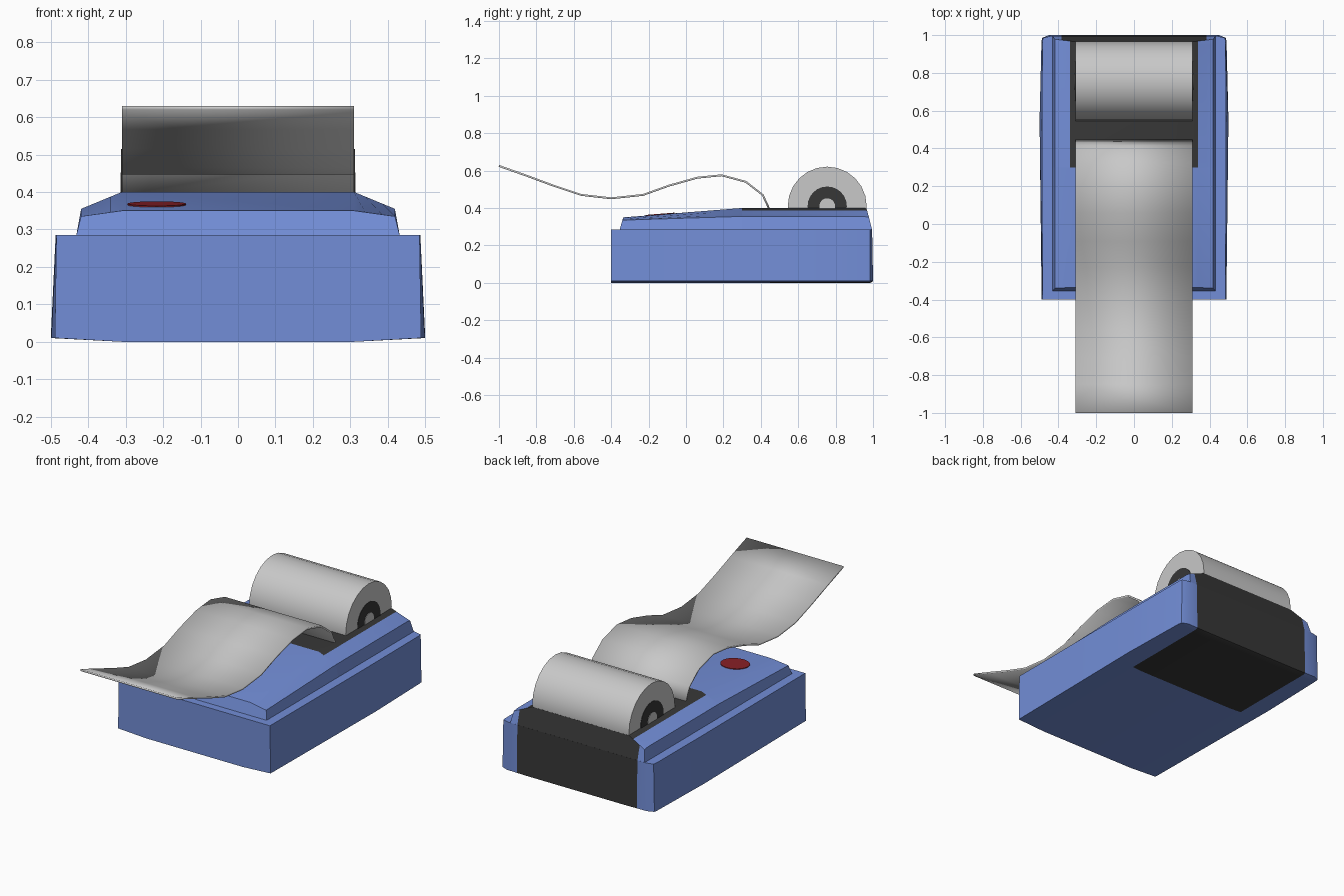
import bpy, bmesh, math
from mathutils import Matrix, Vector

if "Cube" in bpy.data.objects:
    bpy.data.objects.remove(bpy.data.objects["Cube"])


def material(name, rgb):
    m = bpy.data.materials.new(name)
    m.diffuse_color = (*rgb, 1)
    m.use_nodes = True
    m.node_tree.nodes["Principled BSDF"].inputs["Base Color"].default_value = m.diffuse_color
    return m


BLUE = material("blue plastic", (0.17, 0.27, 0.68))
DARK = material("dark grey plastic", (0.038, 0.038, 0.038))
PAPER = material("paper grey", (0.58, 0.58, 0.58))
RED = material("red button", (0.27, 0.016, 0.022))


def finish(bm, name, mats, angle=40):
    bmesh.ops.recalc_face_normals(bm, faces=bm.faces)
    me = bpy.data.meshes.new(name)
    bm.to_mesh(me)
    bm.free()
    ob = bpy.data.objects.new(name, me)
    bpy.context.collection.objects.link(ob)
    for m in mats:
        me.materials.append(m)
    bpy.ops.object.select_all(action='DESELECT')
    ob.select_set(True)
    bpy.context.view_layer.objects.active = ob
    bpy.ops.object.shade_smooth_by_angle(angle=math.radians(angle))
    return ob


def loft(name, sections, x_cuts, y_cut, is_dark):
    """Skin mirrored half sections, cut along the bay outline, colour the bay dark."""
    bm = bmesh.new()
    rings = []
    for sec in sections:
        pts = sec + [(-x, y, z) for x, y, z in reversed(sec)]
        rings.append([bm.verts.new(p) for p in pts])
    n = len(rings[0])
    for a, b in zip(rings, rings[1:]):
        for i in range(n):
            j = (i + 1) % n
            bm.faces.new((a[i], a[j], b[j], b[i]))
    bm.faces.new(rings[0])
    bm.faces.new(rings[-1])
    cuts = [((s * x, 0, 0), (1, 0, 0)) for x in x_cuts for s in (-1, 1)]
    cuts.append(((0, y_cut, 0), (0, 1, 0)))
    for co, no in cuts:
        bmesh.ops.bisect_plane(bm, geom=bm.verts[:] + bm.edges[:] + bm.faces[:],
                               plane_co=co, plane_no=no)
    bmesh.ops.recalc_face_normals(bm, faces=bm.faces)
    for f in bm.faces:
        c = f.calc_center_median()
        f.material_index = int(c.y > y_cut and is_dark(c, f.normal))
    return finish(bm, name, [BLUE, DARK])


def rod(name, radius, half, mat, segs=24):
    bm = bmesh.new()
    rot = Matrix.Translation((0, 0.755, 0.41)) @ Matrix.Rotation(math.pi / 2, 4, 'Y')
    bmesh.ops.create_cone(bm, cap_ends=True, segments=segs, radius1=radius,
                          radius2=radius, depth=2 * half, matrix=rot)
    return finish(bm, name, [mat])


# Lower housing: slightly bulging sides, shallow keel, small back chamfer
def lower(y, wb, wt, y_top=None, zb=0.0):
    return [(0.31, y, zb), (wb, y, 0.01), (wt, y_top or y, 0.285)]


loft("lower_housing",
     [lower(-0.4, 0.489, 0.485), lower(0.55, 0.5, 0.487), lower(0.96, 0.49, 0.485),
      lower(0.985, 0.487, 0.482), lower(1.0, 0.45, 0.44, 0.995, 0.008)],
     [0.385], 0.45, lambda c, n: abs(c.x) < 0.385)


# Upper housing: stepped in, sloped shoulders, top rising toward the back
def upper(y0, y1, y2, zs, zt):
    return [(0.432, y0, 0.283), (0.419, y1, zs), (0.31, y2, zt)]


loft("upper_housing",
     [upper(-0.355, -0.34, -0.335, 0.335, 0.35), upper(0.3, 0.3, 0.3, 0.355, 0.4),
      upper(0.95, 0.95, 0.95, 0.355, 0.4), upper(0.995, 0.978, 0.965, 0.35, 0.398)],
     [0.385, 0.34], 0.3,
     lambda c, n: abs(c.x) < 0.34 or (abs(c.x) < 0.385 and n.y > 0.5))

# Paper roll with dark core and pale spindle
rod("paper_roll", 0.211, 0.31, PAPER)
rod("roll_core", 0.105, 0.312, DARK)
rod("roll_spindle", 0.042, 0.314, PAPER)

# Printed paper strip: wavy profile, given thickness
profile = [(0.445, 0.395), (0.41, 0.47), (0.32, 0.54), (0.19, 0.575), (0.06, 0.562),
           (-0.09, 0.52), (-0.23, 0.47), (-0.40, 0.452), (-0.56, 0.47),
           (-0.71, 0.52), (-0.85, 0.572), (-1.0, 0.625)]
bm = bmesh.new()
rows = [[bm.verts.new((x, y, z)) for x in (-0.31, 0.31)] for y, z in profile]
for a, b in zip(rows, rows[1:]):
    bm.faces.new((a[0], a[1], b[1], b[0]))
strip = finish(bm, "paper_strip", [PAPER])
mod = strip.modifiers.new("thickness", 'SOLIDIFY')
mod.thickness = 0.01
mod.offset = 0

# Round button lying on the sloped top
bm = bmesh.new()
tilt = math.atan2(0.05, 0.635)
place = Matrix.Translation((-0.217, -0.14, 0.3665)) @ Matrix.Rotation(tilt, 4, 'X')
bmesh.ops.create_cone(bm, cap_ends=True, segments=24, radius1=0.078, radius2=0.078,
                      depth=0.005, matrix=place)
finish(bm, "feed_button", [RED])
